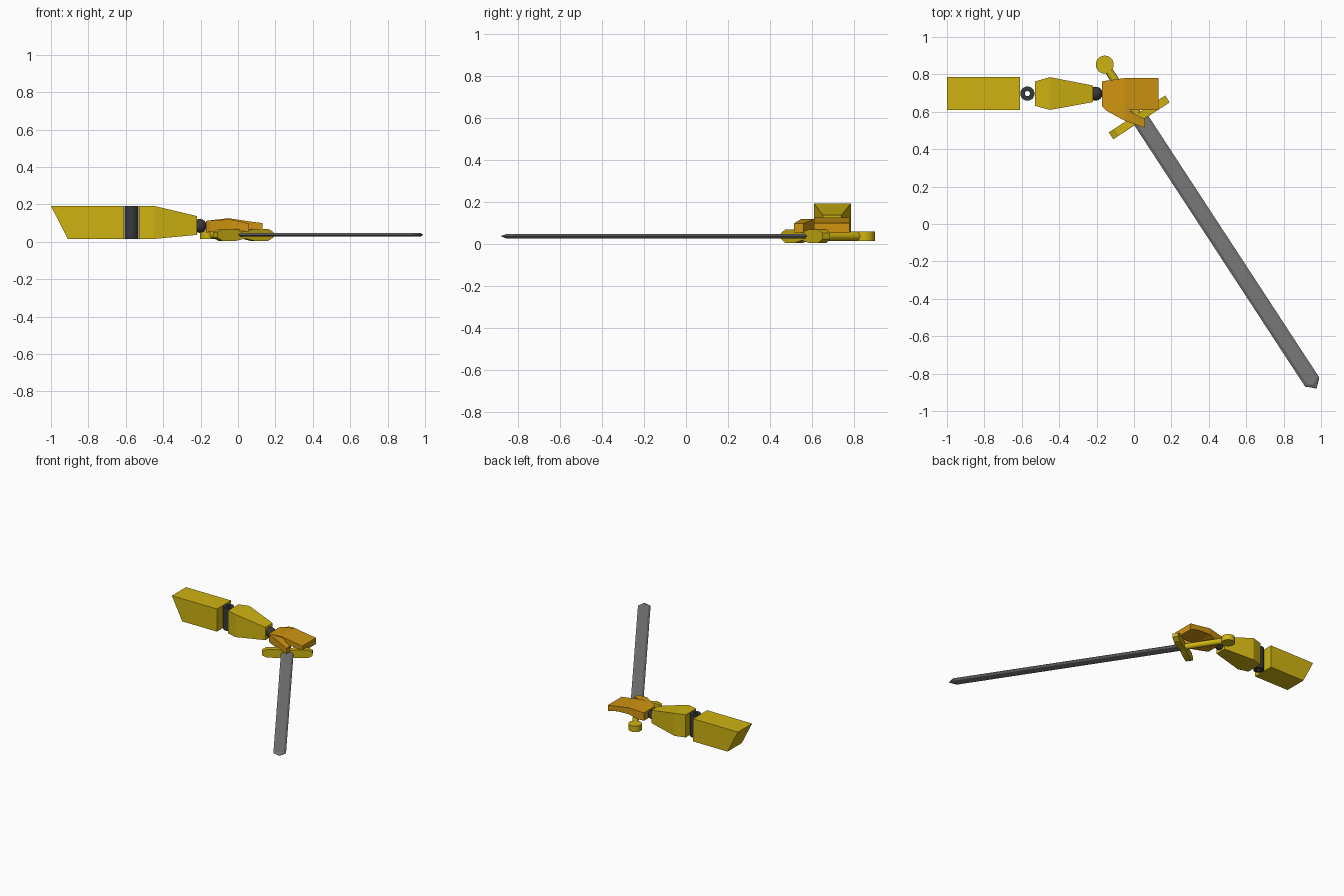
import bpy, bmesh, math
from mathutils import Matrix, Vector

if "Cube" in bpy.data.objects:
    bpy.data.objects.remove(bpy.data.objects["Cube"])


def material(name, rgb):
    m = bpy.data.materials.new(name)
    m.diffuse_color = (*rgb, 1)
    m.use_nodes = True
    m.node_tree.nodes["Principled BSDF"].inputs["Base Color"].default_value = m.diffuse_color
    return m


YELLOW = material("yellow", (0.62, 0.45, 0.006))
ORANGE = material("orange", (0.62, 0.295, 0.006))
GREY = material("steel grey", (0.19, 0.19, 0.19))
DARK = material("dark joint", (0.04, 0.04, 0.043))


def finish(name, bm, mat, matrix=None, smooth=False):
    bmesh.ops.recalc_face_normals(bm, faces=bm.faces)
    if matrix:
        bm.transform(matrix)
    mesh = bpy.data.meshes.new(name)
    bm.to_mesh(mesh)
    bm.free()
    mesh.materials.append(mat)
    ob = bpy.data.objects.new(name, mesh)
    bpy.context.collection.objects.link(ob)
    if smooth:
        bpy.context.view_layer.objects.active = ob
        ob.select_set(True)
        bpy.ops.object.shade_smooth_by_angle(angle=math.radians(35))
        ob.select_set(False)
    return ob


def loft(name, rings, mat, matrix=None, closed=False):
    """Bridge equal-sized rings of points, capping the ends unless closed."""
    bm = bmesh.new()
    vs = [[bm.verts.new(p) for p in r] for r in rings]
    n = len(vs[0])
    pairs = list(zip(vs, vs[1:])) + ([(vs[-1], vs[0])] if closed else [])
    for a, b in pairs:
        for i in range(n):
            j = (i + 1) % n
            bm.faces.new((a[i], a[j], b[j], b[i]))
    if not closed:
        bm.faces.new(vs[0])
        bm.faces.new(vs[-1])
    return finish(name, bm, mat, matrix, smooth=closed)


def box_ring(x_top, x_bottom, y0, y1, z0, z1):
    return [(x_bottom, y0, z0), (x_bottom, y1, z0), (x_top, y1, z1), (x_top, y0, z1)]


def limb(name, sections, mat):
    """Box sections along x: (x, y0, y1, z0, z1)."""
    return loft(name, [box_ring(s[0], *s) for s in sections], mat)


def cylinder(name, r, depth, matrix, mat, sides=32):
    bm = bmesh.new()
    bmesh.ops.create_cone(bm, cap_ends=True, segments=sides, radius1=r, radius2=r, depth=depth)
    return finish(name, bm, mat, matrix, smooth=True)


# Upper arm with slanted shoulder end
loft("upper_arm", [box_ring(-1.0, -0.91, 0.61, 0.785, 0.015, 0.192),
                   box_ring(-0.61, -0.61, 0.61, 0.785, 0.015, 0.192)], YELLOW)

# Elbow: vertical tube
tube = []
for i in range(32):
    c, s = math.cos(i * math.tau / 32), math.sin(i * math.tau / 32)
    tube.append([(-0.57 + r * c, 0.697 + r * s, z)
                 for r, z in ((0.014, 0.015), (0.038, 0.015), (0.038, 0.192), (0.014, 0.192))])
loft("elbow_tube", tube, DARK, closed=True)

# Forearm tapering to the wrist
limb("forearm", [(-0.53, 0.632, 0.762, 0.015, 0.192),
                 (-0.45, 0.61, 0.785, 0.015, 0.192),
                 (-0.218, 0.652, 0.74, 0.037, 0.137)], YELLOW)

# Wrist ball
bm = bmesh.new()
bmesh.ops.create_uvsphere(bm, u_segments=24, v_segments=16, radius=0.037)
finish("wrist_ball", bm, DARK, Matrix.Translation((-0.205, 0.697, 0.085)), smooth=True)

# Hand arched over the grip, with thumb
limb("hand", [(-0.17, 0.63, 0.763, 0.05, 0.112),
              (-0.12, 0.615, 0.77, 0.052, 0.118),
              (-0.05, 0.61, 0.78, 0.076, 0.126),
              (0.06, 0.61, 0.78, 0.072, 0.109),
              (0.13, 0.61, 0.78, 0.052, 0.10)], ORANGE)
limb("thumb", [(-0.17, 0.628, 0.65, 0.05, 0.112),
               (-0.147, 0.605, 0.65, 0.052, 0.114),
               (-0.045, 0.55, 0.615, 0.06, 0.12),
               (0.058, 0.515, 0.56, 0.055, 0.098)], ORANGE)

# Sword frame: local x runs along the blade, local y along the guard
SWORD = Matrix.Translation((0.028, 0.57, 0.037)) @ Matrix.Rotation(math.atan2(-0.837, 0.547), 4, 'Z')


# Blade: flat six-sided section with a short point
def blade_ring(x_edge, x_flat, x_mid, w, f, h):
    return [(x_edge, -w, 0), (x_flat, -f, -h), (x_mid, 0, -h), (x_flat, f, -h),
            (x_edge, w, 0), (x_flat, f, h), (x_mid, 0, h), (x_flat, -f, h)]


loft("blade", [blade_ring(0, 0, 0, 0.045, 0.03, 0.01),
               blade_ring(1.69, 1.685, 1.705, 0.045, 0.03, 0.01),
               blade_ring(1.692, 1.705, 1.733, 0.044, 0.028, 0.001)], GREY, SWORD)

# Guard: two chamfered lobes pinched in the middle
guard = [(-0.18, 0.014), (-0.145, 0.032), (-0.06, 0.032), (0, 0.02)]
guard += [(-u, h) for u, h in reversed(guard[:-1])]
loft("guard", [[(-0.022, u, -h), (0.022, u, -h), (0.022, u, h), (-0.022, u, h)]
               for u, h in guard], YELLOW, SWORD)

# Grip and pommel
cylinder("grip", 0.022, 0.33, SWORD @ Matrix.Translation((-0.165, 0, 0))
         @ Matrix.Rotation(math.pi / 2, 4, 'Y'), YELLOW, 16)
cylinder("pommel", 0.048, 0.046, SWORD @ Matrix.Translation((-0.337, 0, 0)), YELLOW)
